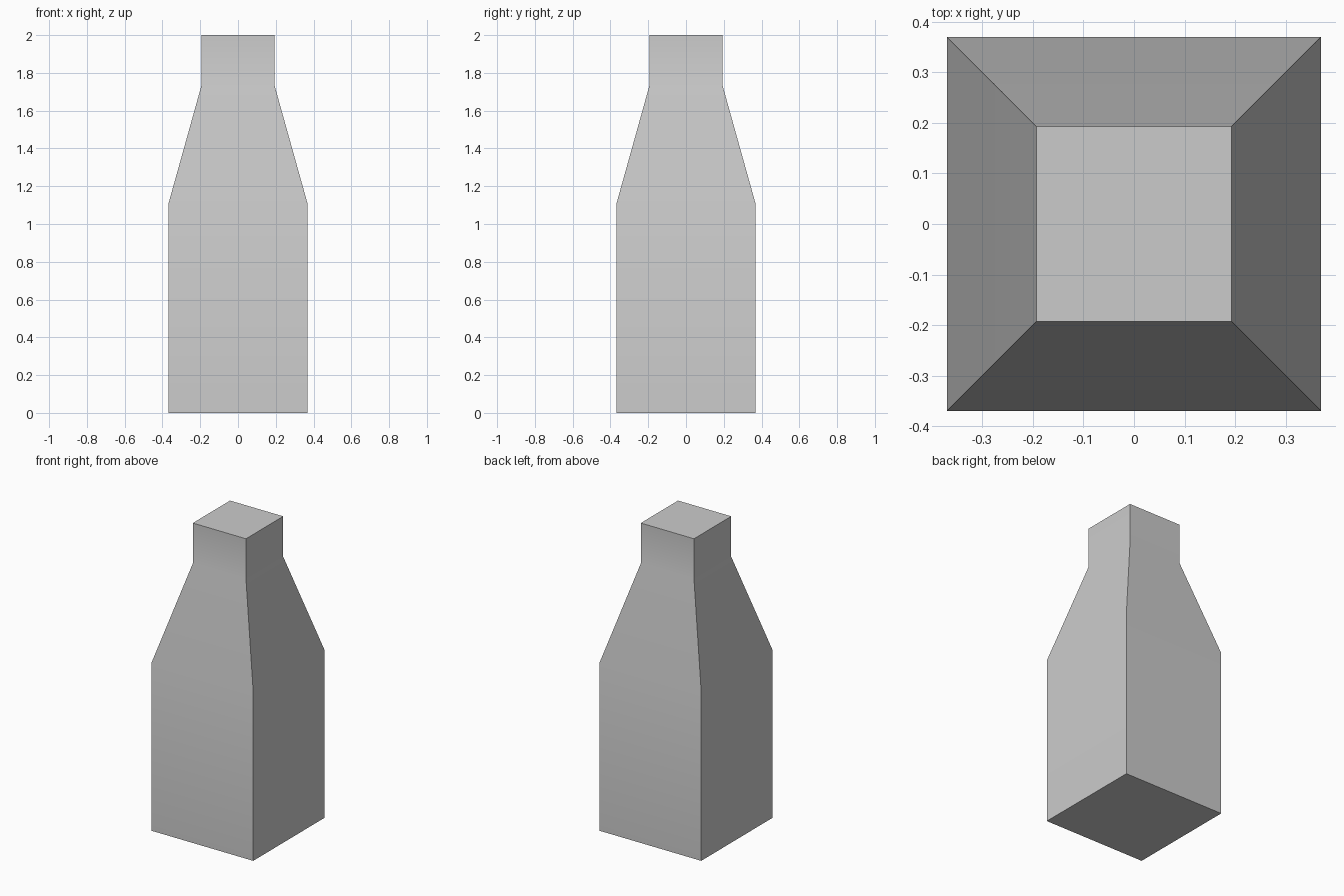
import bpy, bmesh
from math import radians

if "Cube" in bpy.data.objects:
    bpy.data.objects.remove(bpy.data.objects["Cube"])

# Square bottle: (half width, height) of each cross-section, bottom to top
PROFILE = [(0.369, 0.0), (0.369, 1.105), (0.193, 1.735), (0.193, 2.0)]
CORNERS = [(-1, -1), (1, -1), (1, 1), (-1, 1)]


def loft_square(name, profile):
    bm = bmesh.new()
    rings = [[bm.verts.new((sx * r, sy * r, z)) for sx, sy in CORNERS]
             for r, z in profile]
    # Side walls
    for low, high in zip(rings, rings[1:]):
        for i in range(4):
            j = (i + 1) % 4
            bm.faces.new((low[i], low[j], high[j], high[i]))
    # Base and top caps
    bm.faces.new(rings[0][::-1])
    bm.faces.new(rings[-1])
    mesh = bpy.data.meshes.new(name)
    bm.to_mesh(mesh)
    bm.free()
    obj = bpy.data.objects.new(name, mesh)
    bpy.context.collection.objects.link(obj)
    return obj


bottle = loft_square("bottle", PROFILE)

# Soft shading over the shoulder, sharp corners elsewhere
bpy.context.view_layer.objects.active = bottle
bottle.select_set(True)
bpy.ops.object.shade_smooth_by_angle(angle=radians(30))
